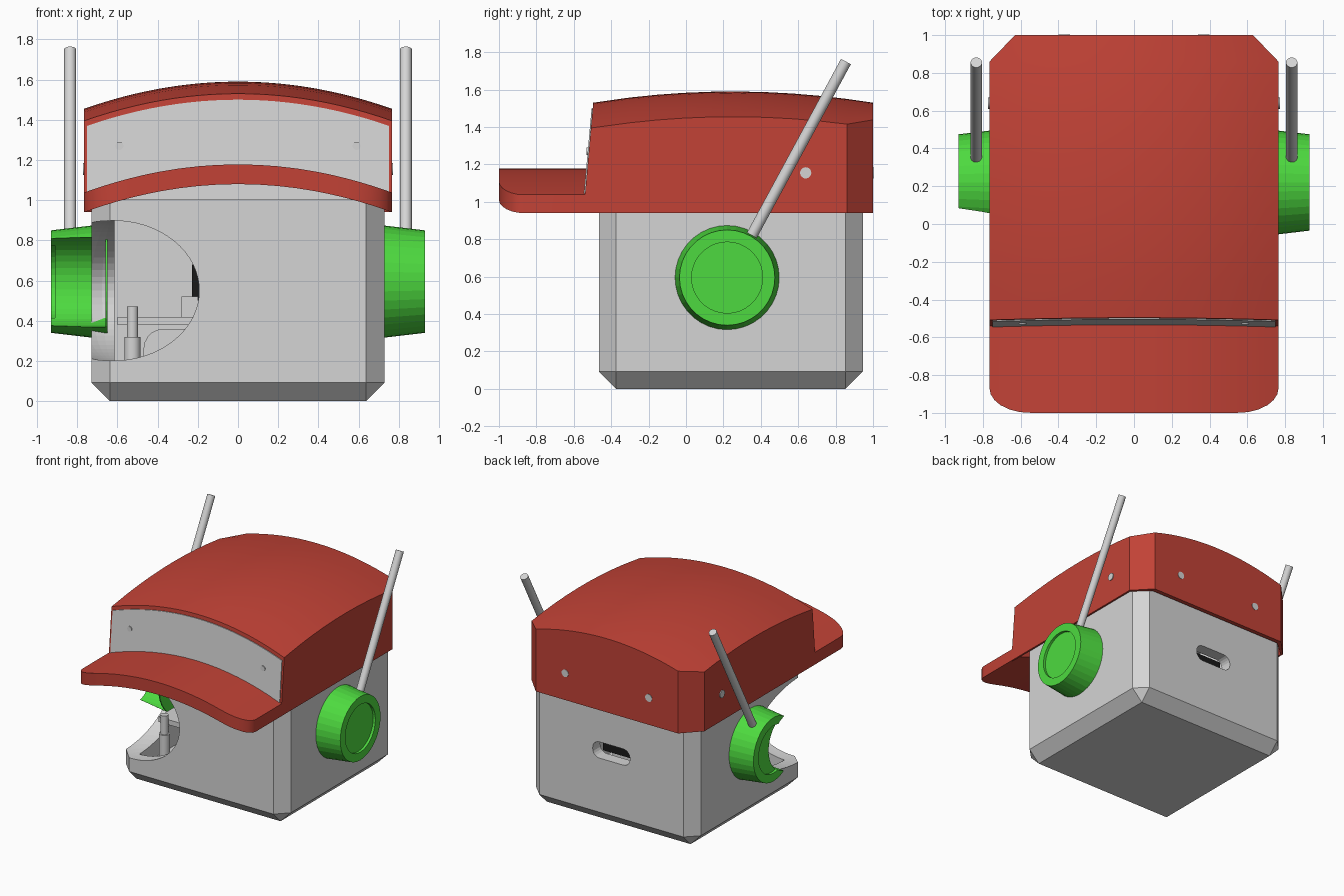
import bpy, bmesh, math
from mathutils import Vector, Matrix

cube = bpy.data.objects.get("Cube")
if cube:
    bpy.data.objects.remove(cube, do_unlink=True)


def material(name, rgb):
    m = bpy.data.materials.new(name)
    m.use_nodes = True
    m.diffuse_color = (*rgb, 1)
    m.node_tree.nodes["Principled BSDF"].inputs["Base Color"].default_value = (*rgb, 1)
    return m


GREY = material("light grey", (0.66, 0.66, 0.66))
RED = material("cap red", (0.54, 0.055, 0.037))
GREEN = material("bright green", (0.075, 0.70, 0.05))
BLACK = material("black", (0.01, 0.01, 0.01))


def finish(name, bm, mat, smooth=False):
    bmesh.ops.recalc_face_normals(bm, faces=bm.faces)
    me = bpy.data.meshes.new(name)
    bm.to_mesh(me)
    bm.free()
    me.materials.append(mat)
    ob = bpy.data.objects.new(name, me)
    bpy.context.collection.objects.link(ob)
    if smooth:
        smooth_shade(ob)
    return ob


def activate(ob):
    bpy.ops.object.select_all(action='DESELECT')
    ob.select_set(True)
    bpy.context.view_layer.objects.active = ob


def smooth_shade(ob):
    activate(ob)
    bpy.ops.object.shade_smooth_by_angle(angle=math.radians(30))


def cut(ob, cutter):
    cutter.hide_render = True
    activate(ob)
    mod = ob.modifiers.new("cut", 'BOOLEAN')
    mod.operation = 'DIFFERENCE'
    mod.solver = 'EXACT'
    mod.object = cutter
    bpy.ops.object.modifier_apply(modifier=mod.name)
    bpy.data.objects.remove(cutter, do_unlink=True)


def box(name, lo, hi, mat, bevel=0, pick=None, segments=1):
    lo, hi = Vector(lo), Vector(hi)
    bm = bmesh.new()
    bmesh.ops.create_cube(bm, size=1)
    for v in bm.verts:
        v.co = (lo + hi) / 2 + v.co * (hi - lo)
    if bevel:
        edges = [e for e in bm.edges if pick(e.verts[0].co, e.verts[1].co)]
        bmesh.ops.bevel(bm, geom=edges, offset=bevel, segments=segments,
                        profile=0.5, affect='EDGES')
    return finish(name, bm, mat)


def rod(name, a, b, r, mat, n=24, smooth=True):
    a, b = Vector(a), Vector(b)
    bm = bmesh.new()
    turn = Vector((0, 0, 1)).rotation_difference(b - a).to_matrix().to_4x4()
    bmesh.ops.create_cone(bm, cap_ends=True, segments=n, radius1=r, radius2=r,
                          depth=(b - a).length, matrix=Matrix.Translation((a + b) / 2) @ turn)
    return finish(name, bm, mat, smooth)


def loft(name, rings, mat, smooth=False):
    """Skin a list of closed rings and cap both ends."""
    bm = bmesh.new()
    loops = [[bm.verts.new(p) for p in ring] for ring in rings]
    n = len(loops[0])
    for a, b in zip(loops, loops[1:]):
        for i in range(n):
            j = (i + 1) % n
            bm.faces.new((a[i], a[j], b[j], b[i]))
    bm.faces.new(loops[0])
    bm.faces.new(loops[-1])
    return finish(name, bm, mat, smooth)


W = 0.765            # half width of the cap
STEPS = [i / 12 - 1 for i in range(25)]


def crown(x, y):
    return 1.59 - 0.06 * ((y - 0.25) / 0.75) ** 2 - 0.135 * (x / W) ** 2


def lean(z):
    return -0.54 + (z - 1.04) * 0.09


# Body: chamfered hollow box
body = box("body", (-0.73, -0.465, 0), (0.73, 0.945, 1.35), GREY, 0.092,
           lambda a, b: abs(a.z - b.z) > 1 or a.z + b.z < 0.1)
cut(body, box("cavity", (-0.615, -0.37, 0.1), (0.615, 0.85, 1.25), GREY))

# Rounded opening in the front corner
bm = bmesh.new()
bmesh.ops.create_uvsphere(bm, u_segments=48, v_segments=32, radius=1)
for v in bm.verts:
    v.co = Vector((-0.62 + 0.43 * v.co.x, -0.4 + 0.62 * v.co.y, 0.55 + 0.35 * v.co.z))
cut(body, finish("opening_cutter", bm, GREY))

# Rear port
cut(body, box("port_cutter", (-0.165, 0.8, 0.525), (0.165, 1, 0.655), GREY, 0.06,
              lambda a, b: abs(a.y - b.y) > 0.1, 5))
box("port_connector", (-0.12, 0.85, 0.56), (0.12, 0.88, 0.62), BLACK)

# Parts inside the body
box("inner_shelf", (-0.6, -0.15, 0.38), (-0.2, 0.1, 0.42), GREY)
rod("inner_post", (-0.525, -0.18, 0.1), (-0.525, -0.18, 0.32), 0.04, GREY)
rod("inner_pin", (-0.525, -0.18, 0.3), (-0.525, -0.18, 0.47), 0.028, GREY)
box("inner_cover", (-0.47, 0.12, 0.1), (0.3, 0.5, 0.36), GREY, 0.1,
    lambda a, b: a.x < 0 and b.x < 0 and a.z > 0.3 and b.z > 0.3, 5)
box("circuit_board", (-0.23, 0.15, 0.43), (0.2, 0.18, 0.68), BLACK)
box("board_clip", (-0.28, 0.05, 0.42), (-0.2, 0.1, 0.52), GREY)


# Cap crown: domed shell with chamfered rear corners
def cap_ring(y, w, front=False, gap=0.0, base=0.94):
    pts = [(w * t, crown(w * t, y) - gap) for t in STEPS]
    pts = [(-w, base)] + pts + [(w, base)]
    return [(x, lean(z) if front else y, z) for x, z in pts]


lengths = [-0.3 + 0.145 * i for i in range(9)]
cap = loft("cap_crown", [cap_ring(-0.5, W, True)] + [cap_ring(y, W) for y in lengths]
           + [cap_ring(1.0, 0.63)], RED)
cut(cap, loft("cap_cavity", [cap_ring(y, W - 0.015, False, 0.035, 0.9) for y in
                             [-0.7, -0.5] + lengths[:-1] + [0.85]]
              + [cap_ring(0.965, 0.62, False, 0.035, 0.9)], RED))
smooth_shade(cap)


# Cap brim: arched plate with rounded front corners
def brim_ring(x):
    low = 1.08 - 0.14 * (x / W) ** 2
    a = max(0, (abs(x) - 0.55) / (W - 0.55))
    front = -1 + 0.13 * (1 - math.sqrt(max(0, 1 - a * a)))
    return [(x, y, z) for y, z in ((front, low), (front, low + 0.098),
                                   (-0.47, low + 0.098), (-0.47, low))]


loft("cap_brim", [brim_ring(W * math.sin(t * math.pi / 2)) for t in STEPS], RED, True)

# Front panel set in the cap
profile = [(0.75 * t, crown(0.75 * t, -0.5) - 0.03) for t in STEPS]
profile = [(-0.75, 1.0)] + profile + [(0.75, 1.0)]
loft("front_panel", [[(x, lean(z) + d, z) for x, z in profile] for d in (-0.006, 0.05)],
     GREY, True)

# Ear cups, antennas and screws on both sides
for s, side in ((1, "left"), (-1, "right")):
    bm = bmesh.new()
    outline = [(0, 0.91), (0.19, 0.91), (0.19, 0.93), (0.255, 0.93), (0.288, 0.65), (0, 0.65)]
    verts = [bm.verts.new((s * x, 0.22, 0.595 + r)) for r, x in outline]
    edges = [bm.edges.new(p) for p in zip(verts, verts[1:])]
    bmesh.ops.spin(bm, geom=verts + edges, cent=(0, 0.22, 0.595), axis=(1, 0, 0),
                   angle=math.tau, steps=36, use_duplicate=False)
    bmesh.ops.remove_doubles(bm, verts=bm.verts, dist=0.0005)
    cup = finish(side + "_ear_cup", bm, GREEN)
    if s < 0:
        cut(cup, rod("cup_cutter", (-1.1, 0.03, 0.592), (-0.66, 0.03, 0.592), 0.225,
                     GREEN, 40, False))
    rod(side + "_antenna", (s * 0.835, 0.265, 0.66), (s * 0.835, 0.855, 1.75), 0.03, GREY)
    rod(side + "_cap_screw", (s * 0.74, 0.64, 1.155), (s * 0.772, 0.64, 1.155), 0.03, GREY)
    rod(side + "_rear_screw", (s * 0.37, 0.96, 1.155), (s * 0.37, 1.003, 1.155), 0.03, GREY)
    y = lean(1.27)
    rod(side + "_panel_screw", (s * 0.59, y, 1.27), (s * 0.59, y - 0.012, 1.27), 0.02, GREY)
